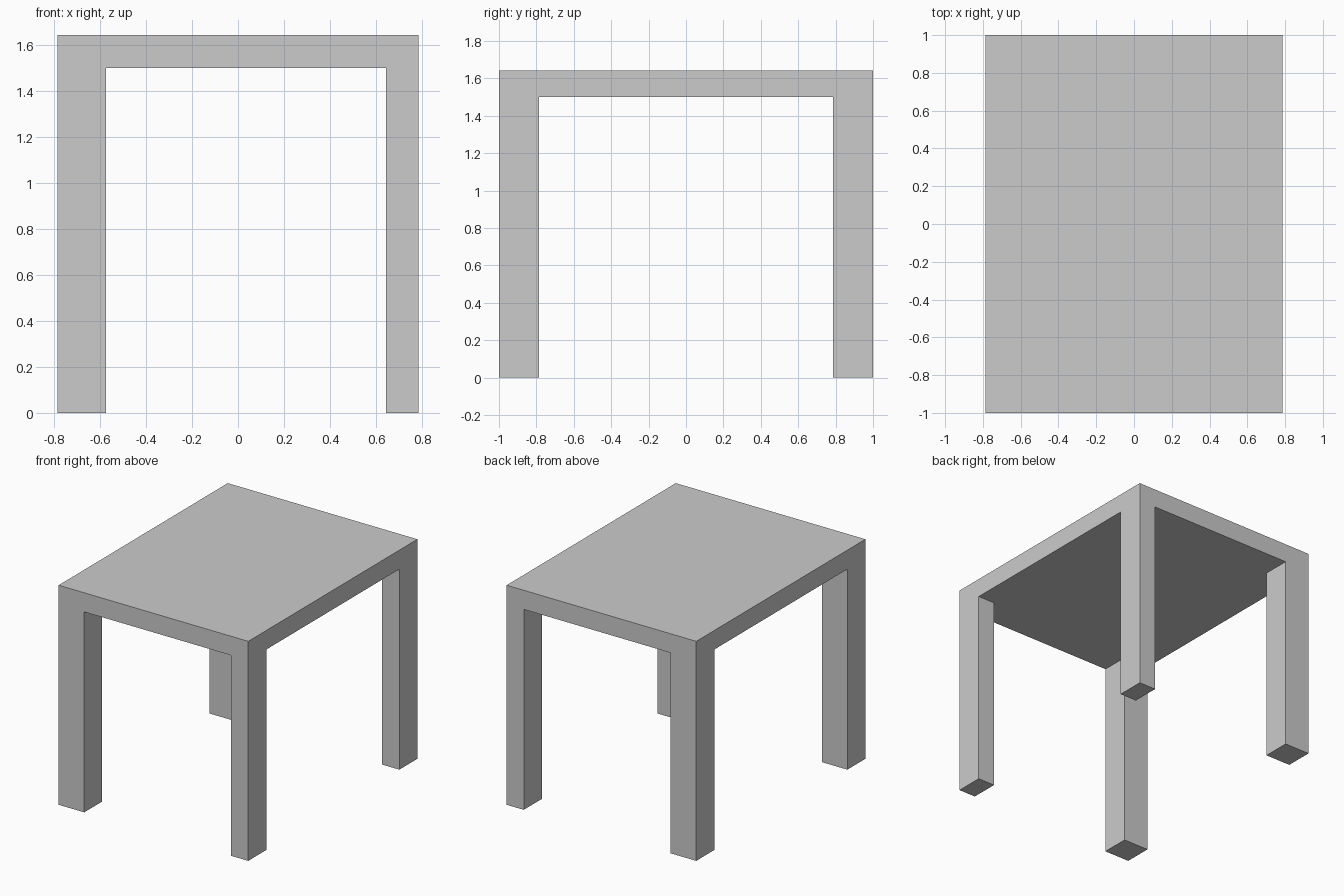
import bpy, bmesh
from math import radians

if "Cube" in bpy.data.objects:
    bpy.data.objects.remove(bpy.data.objects["Cube"])

# Table layout: leg/edge positions along each axis, and heights
XS = [-0.785, -0.573, 0.643, 0.785]   # left legs are wider than right legs
YS = [-1.0, -0.787, 0.787, 1.0]
UNDERSIDE, TOP = 1.5, 1.643

bm = bmesh.new()

# Underside of the top, split into 3 x 3 cells
verts = [[bm.verts.new((x, y, UNDERSIDE)) for y in YS] for x in XS]
cells = {}
for i in range(3):
    for j in range(3):
        cells[i, j] = bm.faces.new((verts[i][j], verts[i][j + 1],
                                    verts[i + 1][j + 1], verts[i + 1][j]))


def extrude(faces, dz, keep):
    """Extrude faces vertically by dz."""
    res = bmesh.ops.extrude_face_region(bm, geom=faces, use_keep_orig=keep)
    moved = [g for g in res["geom"] if isinstance(g, bmesh.types.BMVert)]
    bmesh.ops.translate(bm, vec=(0, 0, dz), verts=moved)


# Table top slab
extrude(list(cells.values()), TOP - UNDERSIDE, True)

# Four corner legs pulled down to the floor
corners = [f for f in bm.faces
           if all(abs(v.co.z - UNDERSIDE) < 1e-5 for v in f.verts)
           and abs(f.calc_center_median().x) > 0.6
           and abs(f.calc_center_median().y) > 0.8]
for face in corners:
    extrude([face], -UNDERSIDE, False)

# Merge coplanar faces so the legs run seamlessly into the top
bmesh.ops.recalc_face_normals(bm, faces=bm.faces)
bmesh.ops.dissolve_limit(bm, angle_limit=radians(1), verts=bm.verts, edges=bm.edges)

mesh = bpy.data.meshes.new("table")
bm.to_mesh(mesh)
bm.free()
bpy.context.collection.objects.link(bpy.data.objects.new("table", mesh))
